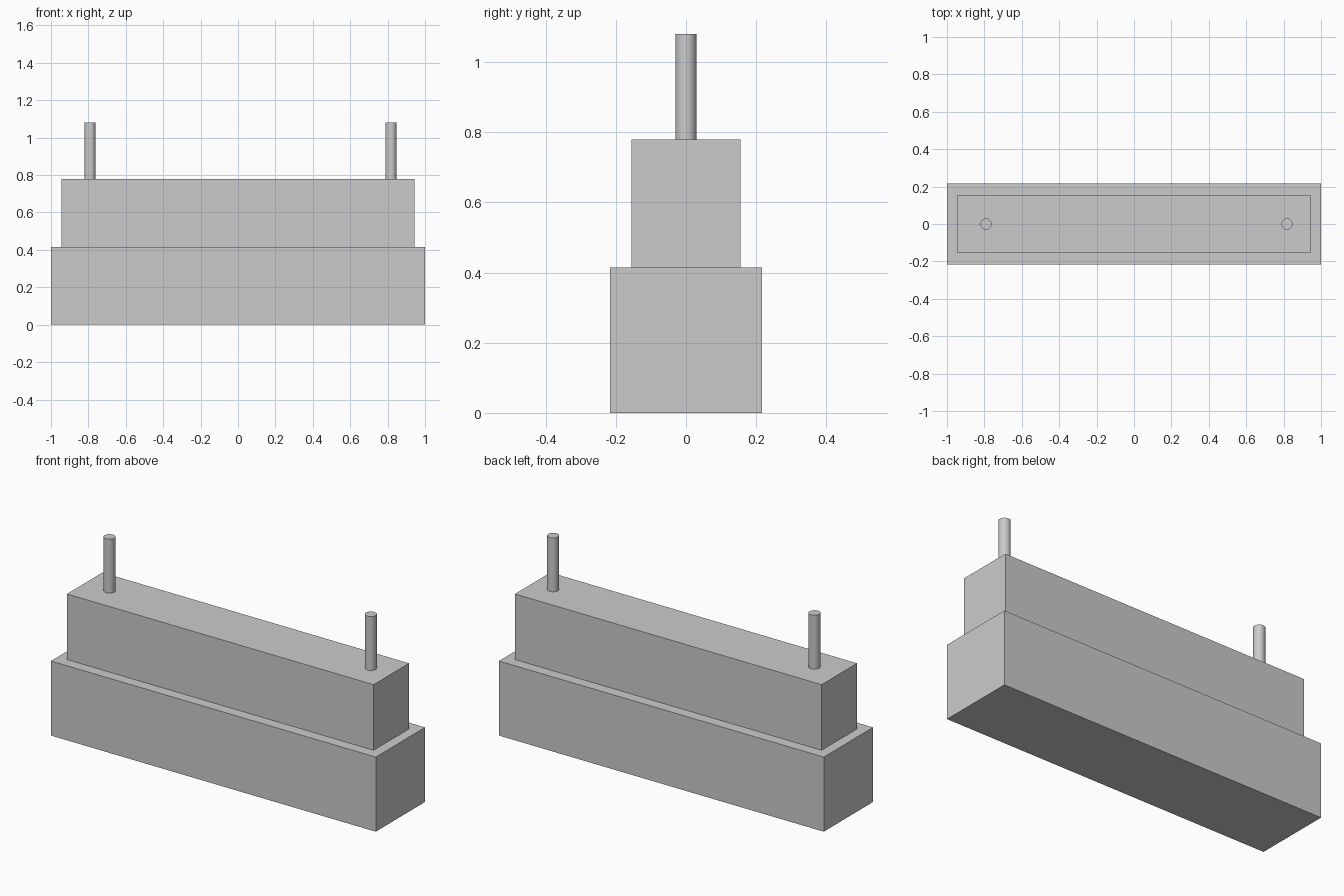
import bpy

if "Cube" in bpy.data.objects:
    bpy.data.objects.remove(bpy.data.objects["Cube"])


def box(name, width, depth, z0, z1):
    bpy.ops.mesh.primitive_cube_add(size=1, location=(0, 0, (z0 + z1) / 2))
    ob = bpy.context.object
    ob.name = name
    ob.scale = (width, depth, z1 - z0)
    bpy.ops.object.transform_apply(location=False, rotation=False, scale=True)
    return ob


def pin(name, x, radius, z0, z1):
    bpy.ops.mesh.primitive_cylinder_add(
        vertices=32, radius=radius, depth=z1 - z0, location=(x, 0, (z0 + z1) / 2))
    ob = bpy.context.object
    ob.name = name
    bpy.ops.object.shade_smooth_by_angle()
    return ob


BASE_TOP, BODY_TOP, PIN_TOP = 0.415, 0.78, 1.08

# Stepped block: wide base and narrower upper body
box("base_block", 2.0, 0.433, 0, BASE_TOP)
box("upper_block", 1.888, 0.312, BASE_TOP, BODY_TOP)

# Two upright pins, slightly off-centre along x
for name, x in (("left_pin", -0.791), ("right_pin", 0.818)):
    pin(name, x, 0.03, BODY_TOP, PIN_TOP)
